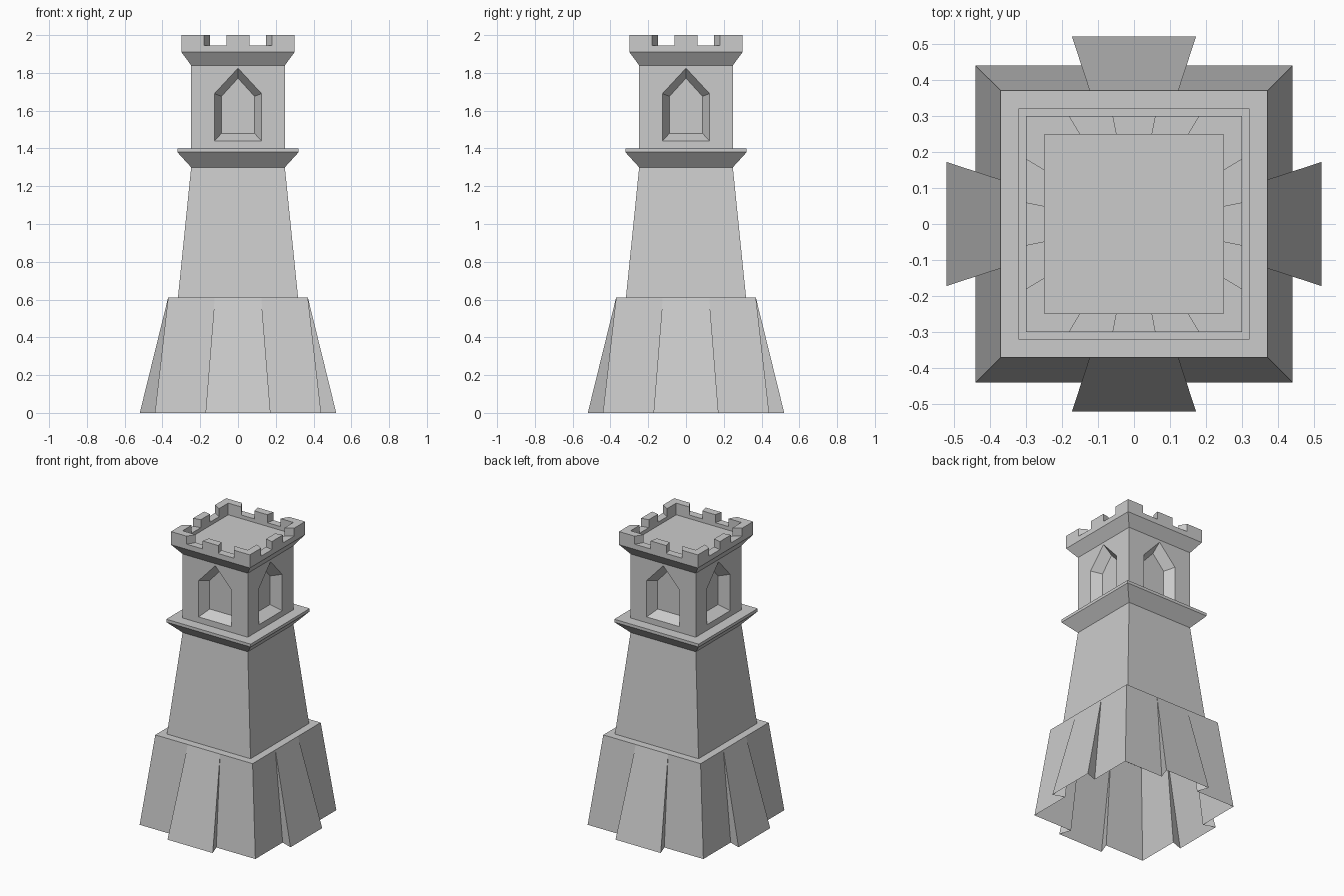
import bpy, bmesh
from math import pi
from mathutils import Vector, Matrix

if "Cube" in bpy.data.objects:
    bpy.data.objects.remove(bpy.data.objects["Cube"])


def four_sided(name, faces):
    """Make an object from the faces of its front side, repeated on all four sides."""
    bm = bmesh.new()
    for k in range(4):
        rot = Matrix.Rotation(k * pi / 2, 3, 'Z')
        for f in faces:
            bm.faces.new([bm.verts.new(rot @ Vector(p)) for p in f])
    bmesh.ops.remove_doubles(bm, verts=bm.verts, dist=1e-4)
    bmesh.ops.recalc_face_normals(bm, faces=bm.faces)
    me = bpy.data.meshes.new(name)
    bm.to_mesh(me)
    bm.free()
    ob = bpy.data.objects.new(name, me)
    bpy.context.collection.objects.link(ob)
    return ob


def profile_faces(profile):
    """Front faces of a square tower following (half width, height) points."""
    return [[(-a, -a, z), (a, -a, z), (b, -b, w), (-b, -b, w)]
            for (a, z), (b, w) in zip(profile, profile[1:])]


# Flared base, open underneath, with a wedge buttress on each side
H = 0.61
base = []
for s in (-1, 1):
    foot, root, top = (s * .172, -.52, 0), (s * .143, -.44, 0), (s * .123, -.37, H)
    base.append([(s * .44, -.44, 0), root, top, (s * .37, -.37, H)])
    base.append([root, foot, top])
base.append([(-.172, -.52, 0), (.172, -.52, 0), (.123, -.37, H), (-.123, -.37, H)])
base.append([(-.37, -.37, H), (-.123, -.37, H), (.123, -.37, H), (.37, -.37, H),
             (.318, -.318, H), (-.318, -.318, H)])
four_sided("buttressed_base", base)

# Tapering shaft and cornice
four_sided("shaft", profile_faces([(.318, H), (.248, 1.30)]))
four_sided("cornice", profile_faces([(.248, 1.30), (.321, 1.38), (.321, 1.40), (.248, 1.40)]))

# Upper room: wall with a bevelled pointed window recess on each side
W, Z0, Z1, DEPTH = .248, 1.40, 1.84, .065
outer = [(-.125, 1.44), (.125, 1.44), (.125, 1.69), (0, 1.825), (-.125, 1.69)]
inner = [(-.087, 1.48), (.087, 1.48), (.087, 1.676), (0, 1.772), (-.087, 1.676)]
o = [(x, -W, z) for x, z in outer]
i = [(x, -W + DEPTH, z) for x, z in inner]
bl, br, tr, tl = (-W, -W, Z0), (W, -W, Z0), (W, -W, Z1), (-W, -W, Z1)
room = [[bl, br, o[1], o[0]], [br, tr, o[2], o[1]], [tr, o[3], o[2]],
        [tr, tl, o[3]], [tl, o[4], o[3]], [tl, bl, o[0], o[4]], i]
room += [[o[k], o[(k + 1) % 5], i[(k + 1) % 5], i[k]] for k in range(5)]
four_sided("window_room", room)

# Battlement: flare, parapet with two gaps per side, sunken roof
R, IN = .30, .248
FLOOR, FLARE, GAP, TOP = 1.92, 1.91, 1.945, 2.0
cuts = [-.30, -.18, -.06, .06, .18, .30]


def out(x, z):
    return (x, -R, z)


def ins(x, z):
    return (x * IN / R, -IN, z)


crown = []
for k, (a, b) in enumerate(zip(cuts, cuts[1:])):
    crown.append([ins(a, Z1), ins(b, Z1), out(b, FLARE), out(a, FLARE)])
    crown.append([out(a, FLARE), out(b, FLARE), out(b, GAP), out(a, GAP)])
    crown.append([ins(a, FLOOR), ins(b, FLOOR), ins(b, GAP), ins(a, GAP)])
    crown.append([ins(a, FLOOR), ins(b, FLOOR), (0, 0, FLOOR)])
    if k % 2 == 0:
        crown.append([out(a, GAP), out(b, GAP), out(b, TOP), out(a, TOP)])
        crown.append([ins(a, GAP), ins(b, GAP), ins(b, TOP), ins(a, TOP)])
    h = GAP if k % 2 else TOP
    crown.append([out(a, h), out(b, h), ins(b, h), ins(a, h)])
for x in cuts[1:-1]:
    crown.append([out(x, GAP), ins(x, GAP), ins(x, TOP), out(x, TOP)])
four_sided("battlement", crown)
